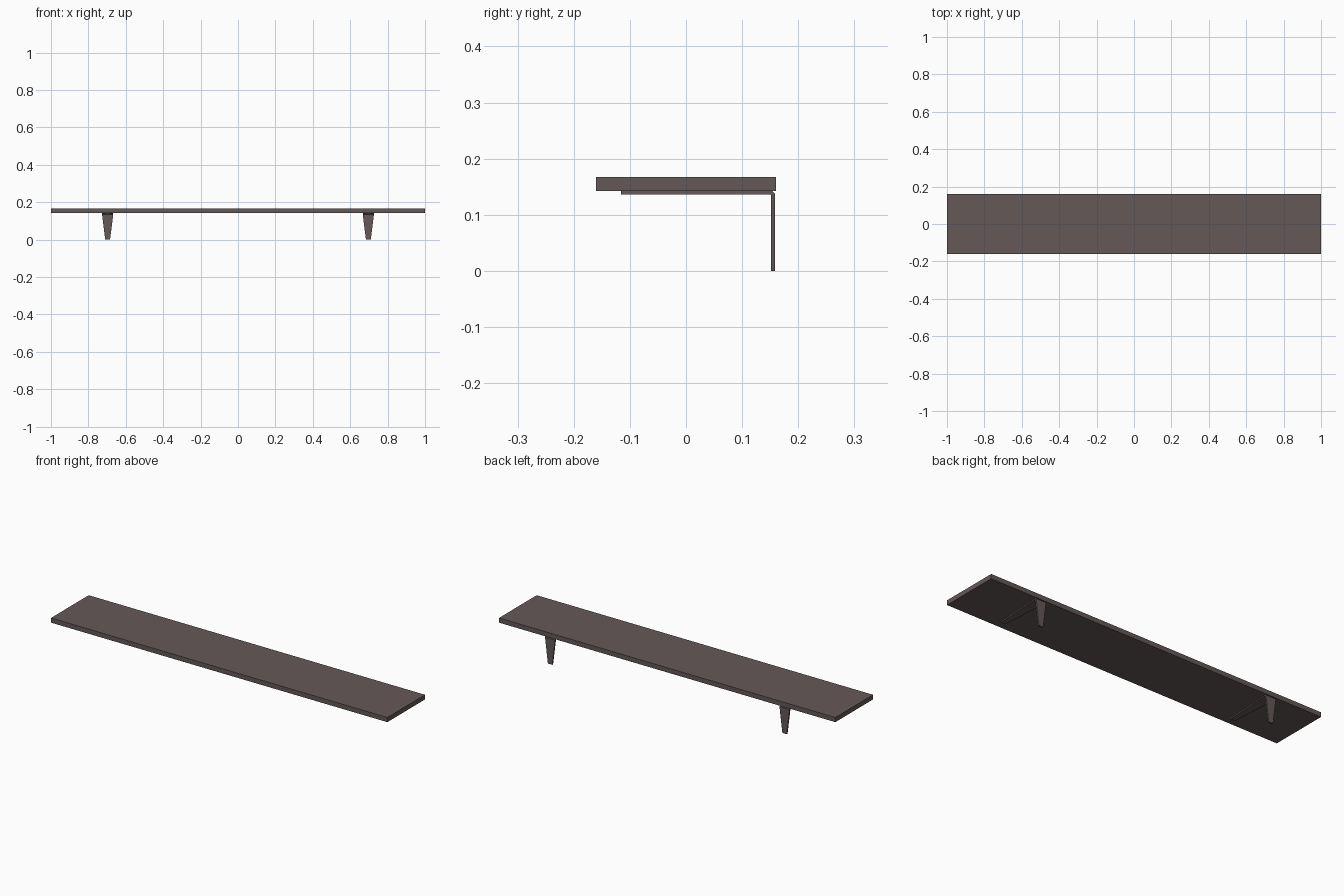
import bpy, bmesh

if "Cube" in bpy.data.objects:
    bpy.data.objects.remove(bpy.data.objects["Cube"])

mat = bpy.data.materials.new("dark brown")
mat.diffuse_color = (0.127, 0.098, 0.096, 1)
mat.use_nodes = True
mat.node_tree.nodes["Principled BSDF"].inputs["Base Color"].default_value = mat.diffuse_color


def finish(bm, name):
    bmesh.ops.recalc_face_normals(bm, faces=bm.faces)
    me = bpy.data.meshes.new(name)
    bm.to_mesh(me)
    bm.free()
    me.materials.append(mat)
    ob = bpy.data.objects.new(name, me)
    bpy.context.collection.objects.link(ob)
    return ob


# Shelf board
bm = bmesh.new()
bmesh.ops.create_cube(bm, size=1)
bmesh.ops.scale(bm, vec=(2, 0.32, 0.025), verts=bm.verts)
bmesh.ops.translate(bm, vec=(0, 0, 0.155), verts=bm.verts)
finish(bm, "shelf_board")

# Bent plate bracket: (outer y, outer z, inner y, inner z, half width)
SECTIONS = [
    (-0.116, 0.1425, -0.116, 0.136, 0.013),
    (0.154, 0.1425, 0.150, 0.136, 0.030),
    (0.159, 0.1370, 0.1515, 0.1345, 0.030),
    (0.159, 0.0, 0.1515, 0.0, 0.013),
]


def bracket(name, x):
    bm = bmesh.new()
    rings = []
    for oy, oz, iy, iz, w in SECTIONS:
        rings.append([bm.verts.new(p) for p in
                      ((-w, oy, oz), (w, oy, oz), (w, iy, iz), (-w, iy, iz))])
    for a, b in zip(rings, rings[1:]):
        for i in range(4):
            j = (i + 1) % 4
            bm.faces.new((a[i], a[j], b[j], b[i]))
    bm.faces.new(rings[0])
    bm.faces.new(rings[-1])
    finish(bm, name).location.x = x


# Mirrored pair of brackets
for side, x in (("left", -0.697), ("right", 0.697)):
    bracket(side + "_bracket", x)
